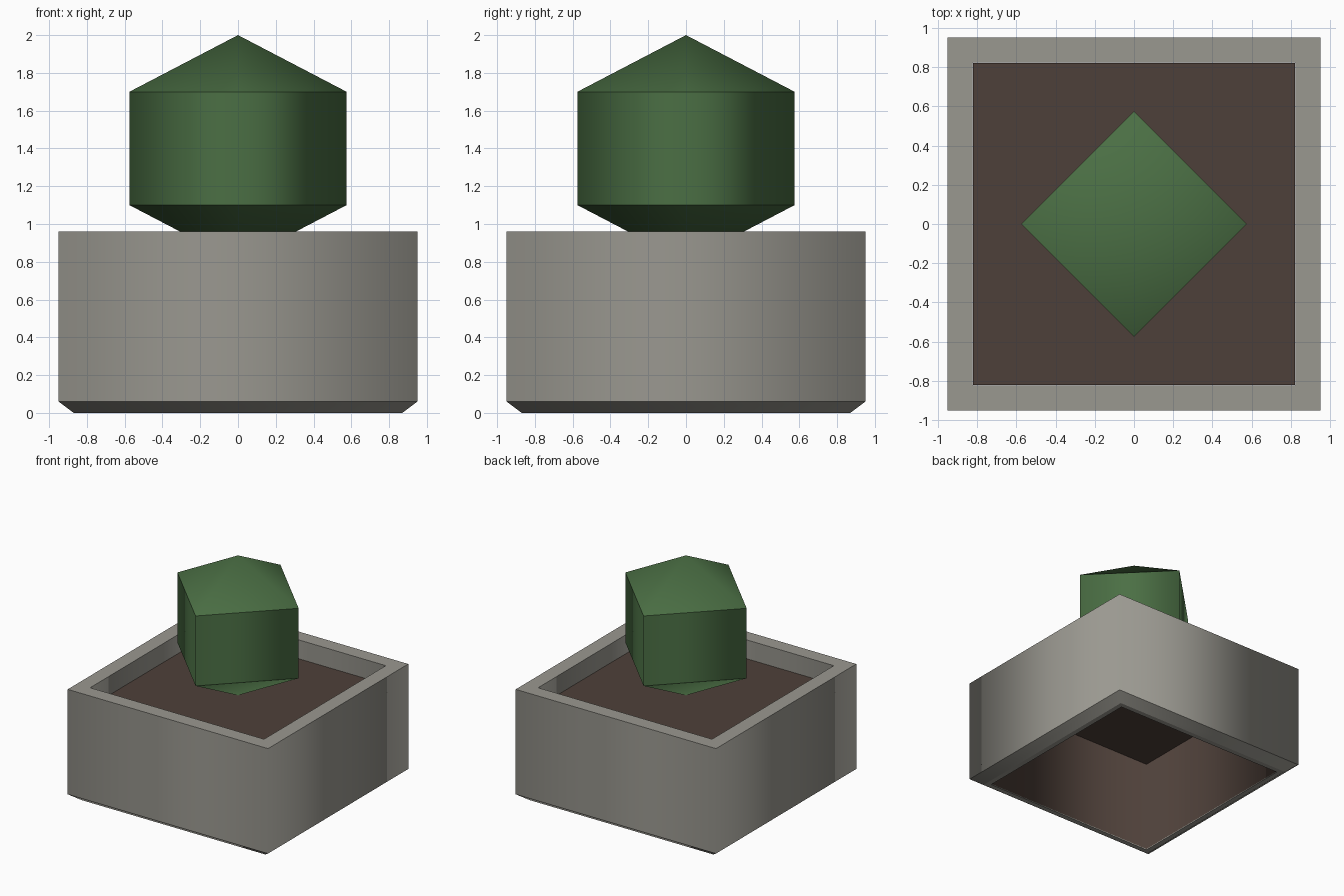
import bpy, bmesh, math

if "Cube" in bpy.data.objects:
    bpy.data.objects.remove(bpy.data.objects["Cube"])


def material(name, rgb):
    m = bpy.data.materials.new(name)
    m.diffuse_color = (*rgb, 1.0)
    m.use_nodes = True
    m.node_tree.nodes["Principled BSDF"].inputs["Base Color"].default_value = m.diffuse_color
    return m


def lathe(name, profile, mat, turn=0.0, closed=False):
    """Four-sided lathe; profile holds (corner radius, height). Radius 0 gives a pole."""
    bm = bmesh.new()
    rings = []
    for r, z in profile:
        if r == 0:
            rings.append([bm.verts.new((0, 0, z))] * 4)
        else:
            angles = [turn + i * math.pi / 2 for i in range(4)]
            rings.append([bm.verts.new((r * math.cos(a), r * math.sin(a), z)) for a in angles])
    pairs = list(zip(rings, rings[1:]))
    if closed:
        pairs.append((rings[-1], rings[0]))
    for low, high in pairs:
        for i in range(4):
            j = (i + 1) % 4
            corners = list(dict.fromkeys((low[i], low[j], high[j], high[i])))
            bm.faces.new(corners)
    bmesh.ops.recalc_face_normals(bm, faces=bm.faces)
    # smooth around the sides, sharp along the level rims
    for f in bm.faces:
        f.smooth = True
    for e in bm.edges:
        a, b = e.verts
        e.smooth = abs(a.co.z - b.co.z) > 1e-5
    mesh = bpy.data.meshes.new(name)
    bm.to_mesh(mesh)
    bm.free()
    mesh.materials.append(mat)
    ob = bpy.data.objects.new(name, mesh)
    bpy.context.collection.objects.link(ob)
    return ob


stone = material("stone grey", (0.323, 0.314, 0.279))
earth = material("earth brown", (0.076, 0.051, 0.041))
leaf = material("leaf green", (0.070, 0.159, 0.058))

D = math.sqrt(2)   # half side to corner radius
Q = math.pi / 4    # turns a square so its sides face the axes

# square planter wall, open top and bottom, with a chamfered foot
lathe("planter", [(0.87 * D, 0), (0.95 * D, 0.06), (0.95 * D, 0.96),
                  (0.825 * D, 0.96), (0.825 * D, 0)], stone, Q, closed=True)

# soil block, hollow underneath
lathe("soil", [(0.822 * D, 0.005), (0.822 * D, 0.80), (0, 0.80)], earth, Q)

# clipped shrub with pointed top and bottom
lathe("shrub", [(0, 0.80), (0.575, 1.10), (0.575, 1.70), (0, 2.0)], leaf)
